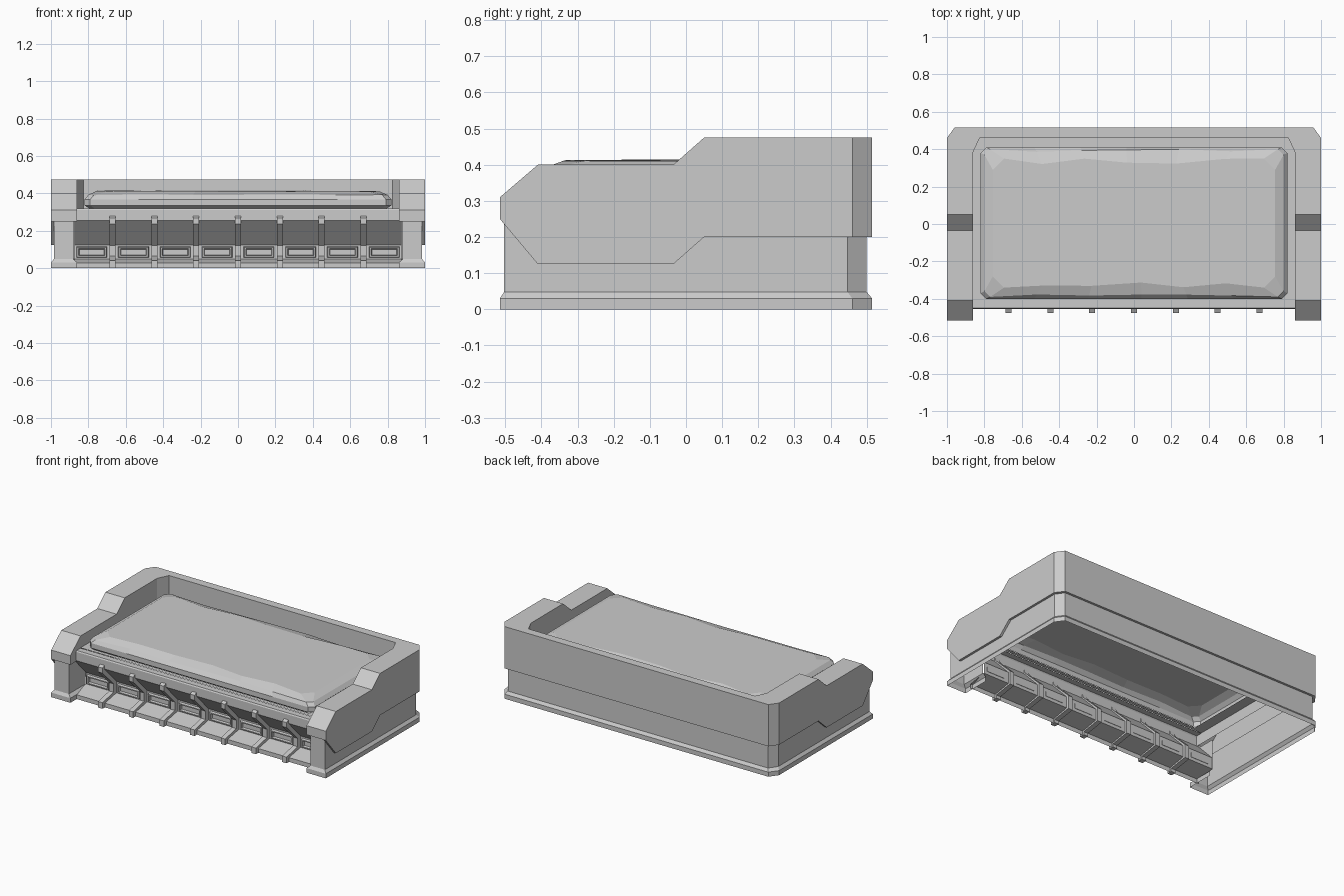
import bpy, bmesh, random

if "Cube" in bpy.data.objects:
    bpy.data.objects.remove(bpy.data.objects["Cube"])

random.seed(4)


def finish(name, bm):
    bmesh.ops.recalc_face_normals(bm, faces=bm.faces[:])
    me = bpy.data.meshes.new(name)
    bm.to_mesh(me)
    bm.free()
    ob = bpy.data.objects.new(name, me)
    bpy.context.collection.objects.link(ob)
    return ob


def loft(name, rows, closed=False, fill_ends=(), cap_last=False):
    """Skin consecutive rows of points with quads; optionally cap chosen rows."""
    bm = bmesh.new()
    vs = [[bm.verts.new(p) for p in row] for row in rows]
    n = len(rows[0])
    for a, b in zip(vs, vs[1:]):
        for i in range(n if closed else n - 1):
            j = (i + 1) % n
            bm.faces.new((a[i], a[j], b[j], b[i]))
    for k in fill_ends:
        bm.faces.new(vs[k][:4])
    if cap_last:
        bm.faces.new(vs[-1])
    return finish(name, bm)


def mirror_path(path):
    return path + [(-x, y) for x, y in reversed(path)]


# Lower shell: open-bottomed U with a flared plinth and front posts
plinth = mirror_path([(.86, -.33), (.86, -.515), (1, -.515), (1, .46), (.96, .515)])
wall = mirror_path([(.88, -.33), (.88, -.503), (.985, -.503), (.985, .447), (.948, .5)])
loft("lower_shell", [[(x, y, z) for x, y in p] for p, z in
                     ((plinth, 0), (plinth, .03), (wall, .048), (wall, .25))])

# Upper armour: inner xy, outer xy, inset xy, top height, outer lower edge
stations = [
    ((.86, -.515), (1, -.515), (.985, -.515), .31, .25),
    ((.86, -.41), (1, -.41), (.985, -.41), .40, .125),
    ((.86, -.035), (1, -.035), (.985, -.035), .40, .125),
    ((.86, .05), (1, .05), (.985, .05), .475, .20),
    ((.86, .385), (1, .46), (.985, .447), .475, .20),
    ((.825, .46), (.96, .515), (.948, .50), .475, .20),
]
rows = []
for side, seq in ((1, stations), (-1, stations[::-1])):
    for (ix, iy), (ox, oy), (sx, sy), top, low in seq:
        rows.append([(side * ix, iy, .25), (side * ix, iy, top), (side * ox, oy, top),
                     (side * ox, oy, low), (side * sx, sy, low)])
loft("upper_armour", rows, fill_ends=(0, -1))

# Front panel: lip, undercut, upright and sloped sill
front = [(-.41, .32), (-.45, .32), (-.455, .312), (-.455, .255), (-.33, .125),
         (-.33, .05), (-.45, .028), (-.45, 0)]
loft("front_panel", [[(x, y, z) for y, z in front] for x in (-.875, .875)])

# Bent ribs across the front
rib = [(-.452, .28), (-.475, .268), (-.475, .235), (-.36, .12), (-.36, .065), (-.475, .04),
       (-.475, 0), (-.44, 0), (-.44, .02), (-.315, .04), (-.315, .128), (-.445, .255)]
for i in range(7):
    x = (i - 3) * .2235
    bm = bmesh.new()
    face = bm.faces.new([bm.verts.new((x - .016, y, z)) for y, z in rib])
    ext = bmesh.ops.extrude_face_region(bm, geom=[face], use_keep_orig=True)
    for v in ext["geom"]:
        if isinstance(v, bmesh.types.BMVert):
            v.co.x += .032
    finish("front_rib", bm)


# Framed recessed windows between the ribs
def rect_xz(cx, w, z0, z1, y):
    return [(cx - w, y, z0), (cx + w, y, z0), (cx + w, y, z1), (cx - w, y, z1)]


for i in range(8):
    cx = (i - 3.5) * .2235
    loft("front_window", [rect_xz(cx, .082, .056, .115, -.33), rect_xz(cx, .078, .06, .111, -.345),
                          rect_xz(cx, .07, .067, .104, -.345), rect_xz(cx, .066, .071, .100, -.328)],
         closed=True, cap_last=True)


# Ledge around the cushion
def rect(hx, y0, y1, z):
    return [(-hx, y0, z), (hx, y0, z), (hx, y1, z), (-hx, y1, z)]


loft("tray_ledge", [rect(.86, -.41, .46, .322), rect(.79, -.385, .395, .322)], closed=True)

# Cushion: chamfered slab with faceted, uneven soft edges, open below
U = [-.65, -.3, .05, .35, .65]


def cushion_ring(hx, hy, z, c, wob):
    pts = [(-hx, -hy + c), (-hx + c, -hy)] + [(u * hx, -hy) for u in U] + [(hx - c, -hy), (hx, -hy + c)]
    ring = pts + [(-x, -y) for x, y in pts]
    out = []
    for x, y in ring:
        middle = abs(x) < .7 * hx
        dy = random.uniform(0, wob) * (-1 if y > 0 else 1) if middle else 0
        out.append((x, y + .005 + dy, z + (random.uniform(-.006, 0) if wob else 0)))
    return out


loft("cushion", [cushion_ring(.795, .385, .32, .025, 0), cushion_ring(.82, .405, .335, .03, 0),
                 cushion_ring(.82, .405, .368, .03, 0), cushion_ring(.80, .395, .395, .03, .014),
                 cushion_ring(.755, .345, .415, .06, .03)],
     closed=True, cap_last=True)
